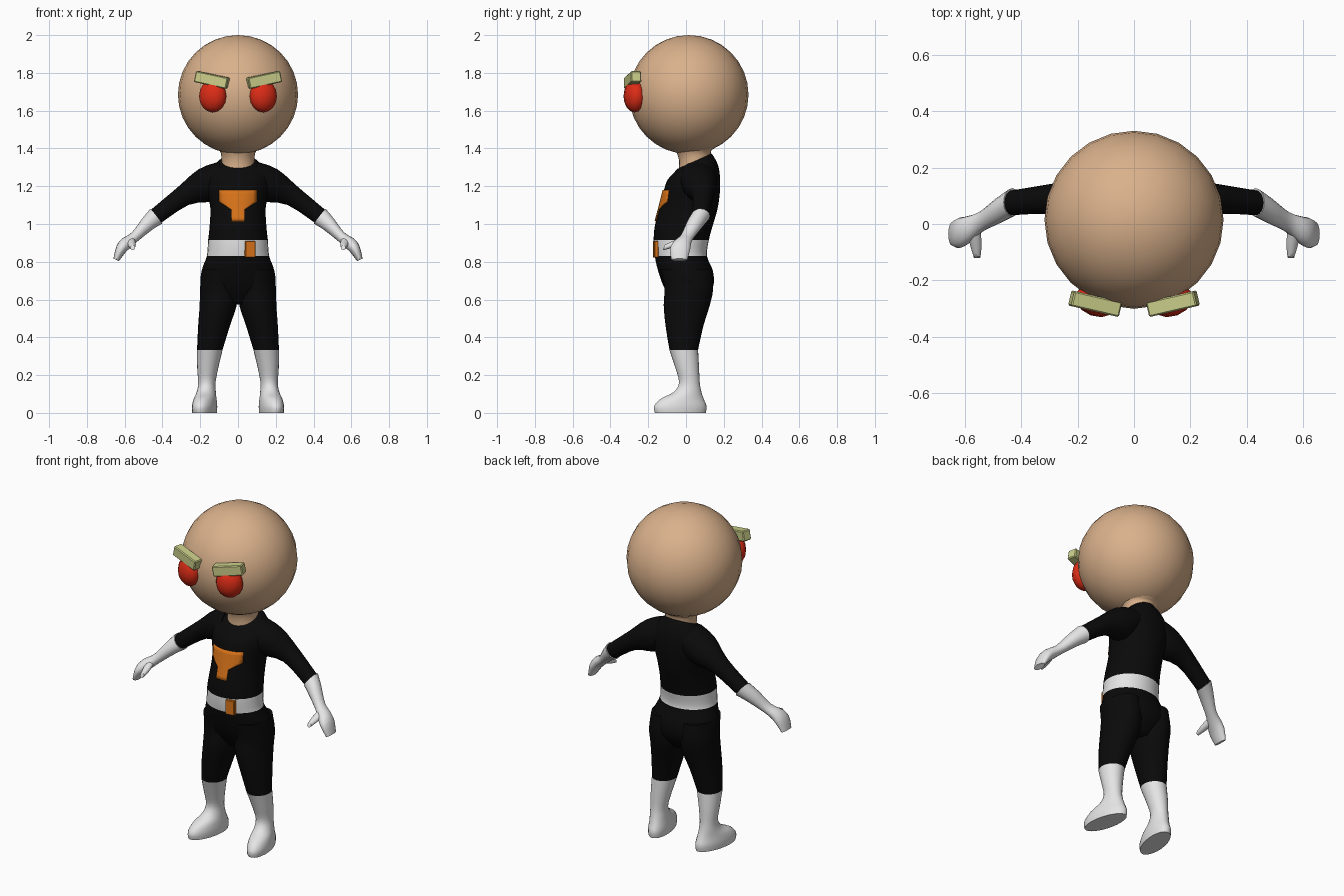
import bpy, bmesh, math
from math import radians, sin, cos, pi
from mathutils import Vector, Euler, Matrix
from mathutils.bvhtree import BVHTree

cube = bpy.data.objects.get("Cube")
if cube:
    bpy.data.objects.remove(cube, do_unlink=True)


def material(name, rgb):
    m = bpy.data.materials.new(name)
    m.use_nodes = True
    m.diffuse_color = (*rgb, 1)
    bsdf = m.node_tree.nodes["Principled BSDF"]
    bsdf.inputs["Base Color"].default_value = (*rgb, 1)
    bsdf.inputs["Roughness"].default_value = 0.7
    return m


SKIN = material("skin", (0.70, 0.44, 0.26))
BLACK = material("black_cloth", (0.003, 0.003, 0.003))
WHITE = material("white_trim", (0.78, 0.78, 0.78))
ORANGE = material("orange", (0.68, 0.17, 0.01))
RED = material("red_eye", (0.72, 0.025, 0.008))
BROW = material("pale_green_brow", (0.60, 0.62, 0.25))


def finish(name, bm, mats, angle=50):
    bmesh.ops.recalc_face_normals(bm, faces=bm.faces)
    mesh = bpy.data.meshes.new(name)
    bm.to_mesh(mesh)
    bm.free()
    for m in mats:
        mesh.materials.append(m)
    obj = bpy.data.objects.new(name, mesh)
    bpy.context.collection.objects.link(obj)
    bpy.ops.object.select_all(action="DESELECT")
    obj.select_set(True)
    bpy.context.view_layer.objects.active = obj
    bpy.ops.object.shade_smooth_by_angle(angle=radians(angle))
    return obj


def spline(rows, steps):
    """Smooth curve through the given rows of ring values."""
    pts = [Vector(list(r) + [0] * (8 - len(r))) for r in rows]
    out = []
    for i in range(len(pts) - 1):
        a, b, c, d = pts[max(i - 1, 0)], pts[i], pts[i + 1], pts[min(i + 2, len(pts) - 1)]
        for k in range(steps):
            t = k / steps
            out.append(b + (c - a) * (t / 2) + (a * 2 - b * 5 + c * 4 - d) * (t * t / 2)
                       + (b * 3 - a - c * 3 + d) * (t ** 3 / 2))
    return out + [pts[-1]]


def loft(rows, side=1, sides=24, steps=3):
    """Rows are x, y, z, half width, half depth, then tilt, roll, yaw in degrees."""
    bm = bmesh.new()
    rings = []
    for r in spline(rows, steps):
        rot = Euler([radians(a) for a in r[5:8]])
        ring = []
        for k in range(sides):
            t = 2 * pi * k / sides
            p = Vector(r[:3]) + rot.to_matrix() @ Vector((r[3] * cos(t), r[4] * sin(t), 0))
            ring.append(bm.verts.new((p.x * side, p.y, p.z)))
        rings.append(ring)
    for a, b in zip(rings, rings[1:]):
        for k in range(sides):
            n = (k + 1) % sides
            bm.faces.new((a[k], a[n], b[n], b[k]))
    bm.faces.new(rings[0])
    bm.faces.new(rings[-1])
    return bm


def ellipsoid(centre, radii, yaw=0, u=24, v=16):
    bm = bmesh.new()
    mat = (Matrix.Translation(centre) @ Matrix.Rotation(radians(yaw), 4, "Z")
           @ Matrix.Diagonal((*radii, 1)))
    bmesh.ops.create_uvsphere(bm, u_segments=u, v_segments=v, radius=1, matrix=mat)
    return bm


def box(size, matrix, bevel):
    bm = bmesh.new()
    bmesh.ops.create_cube(bm, size=1, matrix=matrix @ Matrix.Diagonal((*size, 1)))
    bmesh.ops.bevel(bm, geom=bm.edges[:], offset=bevel, segments=1, affect="EDGES")
    return bm


# Head and neck
finish("head", ellipsoid((0, 0.015, 1.685), (0.318, 0.316, 0.315)), [SKIN])
finish("neck", loft([
    (0, 0.046, 1.29, 0.09, 0.094, 24),
    (0, 0.048, 1.36, 0.088, 0.088, 16),
    (0, 0.045, 1.40, 0.105, 0.105),
    (0, 0.04, 1.44, 0.15, 0.15)]), [SKIN])

# Torso and hips, with a white belt band
BELT_TOP, BELT_BOTTOM = 0.915, 0.83
torso_bm = loft([
    (0, 0.045, 1.332, 0.096, 0.1, 24),
    (0, 0.04, 1.275, 0.155, 0.135, 14),
    (0, 0.035, 1.2, 0.168, 0.146),
    (0, 0.015, 1.09, 0.147, 0.154),
    (0, -0.012, 0.99, 0.15, 0.153),
    (0, -0.025, BELT_TOP, 0.158, 0.146),
    (0, -0.027, BELT_BOTTOM, 0.165, 0.138),
    (0, -0.002, 0.75, 0.193, 0.145),
    (0, 0.014, 0.66, 0.19, 0.128),
    (0, 0.012, 0.575, 0.09, 0.07)], sides=32)
for f in torso_bm.faces:
    z = f.calc_center_median().z
    f.material_index = int(BELT_BOTTOM < z < BELT_TOP)
torso_surface = BVHTree.FromBMesh(torso_bm)
finish("torso", torso_bm, [BLACK, WHITE], 60)


def front_y(x, z):
    hit = torso_surface.ray_cast(Vector((x, -1, z)), Vector((0, 1, 0)))[0]
    return hit.y


# Plain chest patch following the torso surface
patch = bmesh.new()
grid = []
for i in range(9):
    z = 1.18 - 0.165 * i / 8
    half = 0.1 if i < 4 else 0.1 - 0.065 * min((i - 3) / 2, 1)
    xs = [half * (k / 5 - 1) for k in range(11)]
    grid.append([patch.verts.new((x, front_y(x, z) - 0.005, z)) for x in xs])
for a, b in zip(grid, grid[1:]):
    for k in range(10):
        patch.faces.new((a[k], b[k], b[k + 1], a[k + 1]))
patch_obj = finish("chest_patch", patch, [ORANGE])
solid = patch_obj.modifiers.new("thickness", "SOLIDIFY")
solid.thickness = 0.004
solid.offset = 0

# Belt buckle with a recessed centre
bx, bz = 0.064, 0.867
buckle = box((0.054, 0.022, 0.088),
             Matrix.Translation((bx, front_y(bx, bz) - 0.004, bz))
             @ Matrix.Rotation(radians(9), 4, "Z"), 0.003)
face = min(buckle.faces, key=lambda f: f.calc_center_median().y)
bmesh.ops.inset_region(buckle, faces=[face], thickness=0.012)
bmesh.ops.translate(buckle, verts=face.verts[:], vec=(0, 0.007, 0))
finish("belt_buckle", buckle, [ORANGE], 30)

for side, label in ((1, "left"), (-1, "right")):
    # Eye and slanted brow
    finish(label + "_eye", ellipsoid((0.134 * side, -0.272, 1.677), (0.077, 0.056, 0.086),
                                     20 * side, 12, 8), [RED])
    place = (Matrix.Translation((0.138 * side, -0.283, 1.763))
             @ Matrix.Rotation(radians(13 * side), 4, "Z")
             @ Matrix.Rotation(radians(-12 * side), 4, "Y"))
    finish(label + "_brow", box((0.178, 0.055, 0.06), place, 0.005), [BROW], 30)

    # Sleeve
    finish(label + "_sleeve", loft([
        (0.08, 0.06, 1.25, 0.082, 0.1, 0, 105),
        (0.17, 0.072, 1.205, 0.093, 0.092, 0, 115),
        (0.29, 0.088, 1.148, 0.055, 0.055, 0, 122),
        (0.435, 0.075, 1.04, 0.044, 0.044, 0, 128)], side), [BLACK])

    # Gloved hand and thumb
    finish(label + "_glove", loft([
        (0.432, 0.077, 1.042, 0.05, 0.05, 0, 128),
        (0.48, 0.048, 1.0, 0.04, 0.046, 0, 130),
        (0.543, 0.008, 0.935, 0.028, 0.037, 0, 132),
        (0.59, -0.02, 0.9, 0.033, 0.048, 0, 138),
        (0.62, -0.032, 0.865, 0.029, 0.054, 0, 145),
        (0.645, -0.035, 0.81, 0.016, 0.042, 0, 155)], side, 16), [WHITE])
    finish(label + "_thumb", loft([
        (0.57, -0.015, 0.915, 0.024, 0.026, 70),
        (0.562, -0.07, 0.893, 0.021, 0.022, 70),
        (0.557, -0.118, 0.875, 0.012, 0.014, 75)], side, 12), [WHITE])

    # Leg
    finish(label + "_leg", loft([
        (0.1, 0, 0.76, 0.09, 0.135),
        (0.102, 0.015, 0.66, 0.099, 0.129),
        (0.105, 0.004, 0.57, 0.098, 0.122),
        (0.127, -0.008, 0.46, 0.084, 0.1),
        (0.15, -0.012, 0.33, 0.067, 0.075)], side), [BLACK])

    # Boot
    finish(label + "_boot", loft([
        (0.15, -0.012, 0.332, 0.068, 0.076),
        (0.16, 0.006, 0.24, 0.056, 0.063),
        (0.165, 0.018, 0.16, 0.046, 0.055, 0, 0, 4),
        (0.168, 0.008, 0.11, 0.05, 0.075, 0, 0, 10),
        (0.174, -0.02, 0.075, 0.057, 0.116, 0, 0, 12),
        (0.177, -0.03, 0.035, 0.062, 0.142, 0, 0, 12),
        (0.177, -0.03, 0, 0.06, 0.138, 0, 0, 12)], side), [WHITE])
